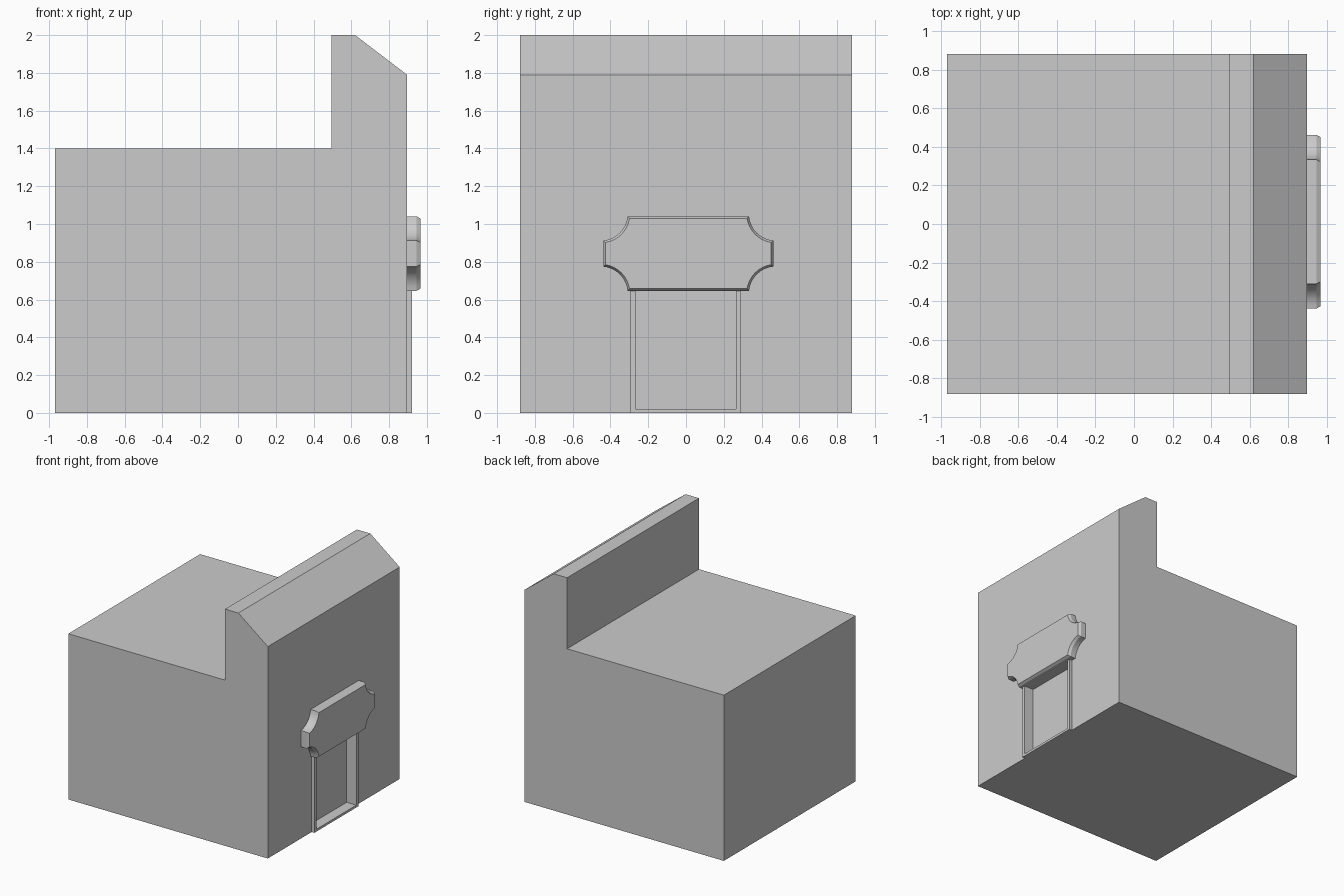
import bpy, bmesh, math

if "Cube" in bpy.data.objects:
    bpy.data.objects.remove(bpy.data.objects["Cube"])


def loft(name, rings):
    """Closed solid through rings of equal point count."""
    bm = bmesh.new()
    loops = [[bm.verts.new(p) for p in ring] for ring in rings]
    for a, b in zip(loops, loops[1:]):
        for i in range(len(a)):
            j = (i + 1) % len(a)
            bm.faces.new((a[i], a[j], b[j], b[i]))
    bm.faces.new(loops[0])
    bm.faces.new(loops[-1])
    bmesh.ops.recalc_face_normals(bm, faces=bm.faces)
    mesh = bpy.data.meshes.new(name)
    bm.to_mesh(mesh)
    bm.free()
    ob = bpy.data.objects.new(name, mesh)
    bpy.context.collection.objects.link(ob)
    return ob


def box(name, x, y, z):
    return loft(name, [[(x[i], y[0], z[0]), (x[i], y[1], z[0]),
                        (x[i], y[1], z[1]), (x[i], y[0], z[1])] for i in (0, 1)])


# Building: flat roof with a sloped-top parapet over the facade
profile = [(-0.97, 0), (0.895, 0), (0.895, 1.79), (0.62, 2.0),
           (0.495, 2.0), (0.495, 1.4), (-0.97, 1.4)]
building = loft("building", [[(x, y, z) for x, z in profile] for y in (-0.88, 0.88)])

# Door surround, then one recess cut through surround and wall
door_frame = box("door_frame", (0.895, 0.92), (-0.295, 0.292), (0, 0.66))
cutter = box("door_cutter", (0.83, 1.0), (-0.268, 0.265), (0.02, 0.648))
cutter.hide_render = True
for ob in (building, door_frame):
    mod = ob.modifiers.new("door_recess", 'BOOLEAN')
    mod.operation = 'DIFFERENCE'
    mod.solver = 'EXACT'
    mod.object = cutter
    bpy.context.view_layer.objects.active = ob
    bpy.ops.object.modifier_apply(modifier=mod.name)
bpy.data.objects.remove(cutter)


# Sign board: plaque with scooped corners and a chamfered front edge
def plaque(x, inset, steps=8):
    hw, hh = 0.45, 0.1975
    cy, cz, r = hw + 0.013, hh + 0.013, 0.142 + inset
    hw, hh = hw - inset, hh - inset
    a0 = math.pi + math.asin((cz - hh) / r)      # arc meets the top edge
    a1 = 1.5 * math.pi - math.asin((cy - hw) / r)  # arc meets the side edge
    arc = []
    for i in range(steps + 1):
        a = a0 + (a1 - a0) * i / steps
        arc.append((cy + r * math.cos(a), cz + r * math.sin(a)))
    pts = []
    for sy, sz in ((1, 1), (1, -1), (-1, -1), (-1, 1)):
        quarter = arc if sy * sz > 0 else arc[::-1]
        pts += [(x, 0.012 + sy * y, 0.8435 + sz * z) for y, z in quarter]
    return pts


sign = loft("sign_board", [plaque(0.895, 0), plaque(0.945, 0), plaque(0.966, 0.012)])
bpy.ops.object.select_all(action='DESELECT')
sign.select_set(True)
bpy.context.view_layer.objects.active = sign
bpy.ops.object.shade_smooth_by_angle(angle=math.radians(25))
